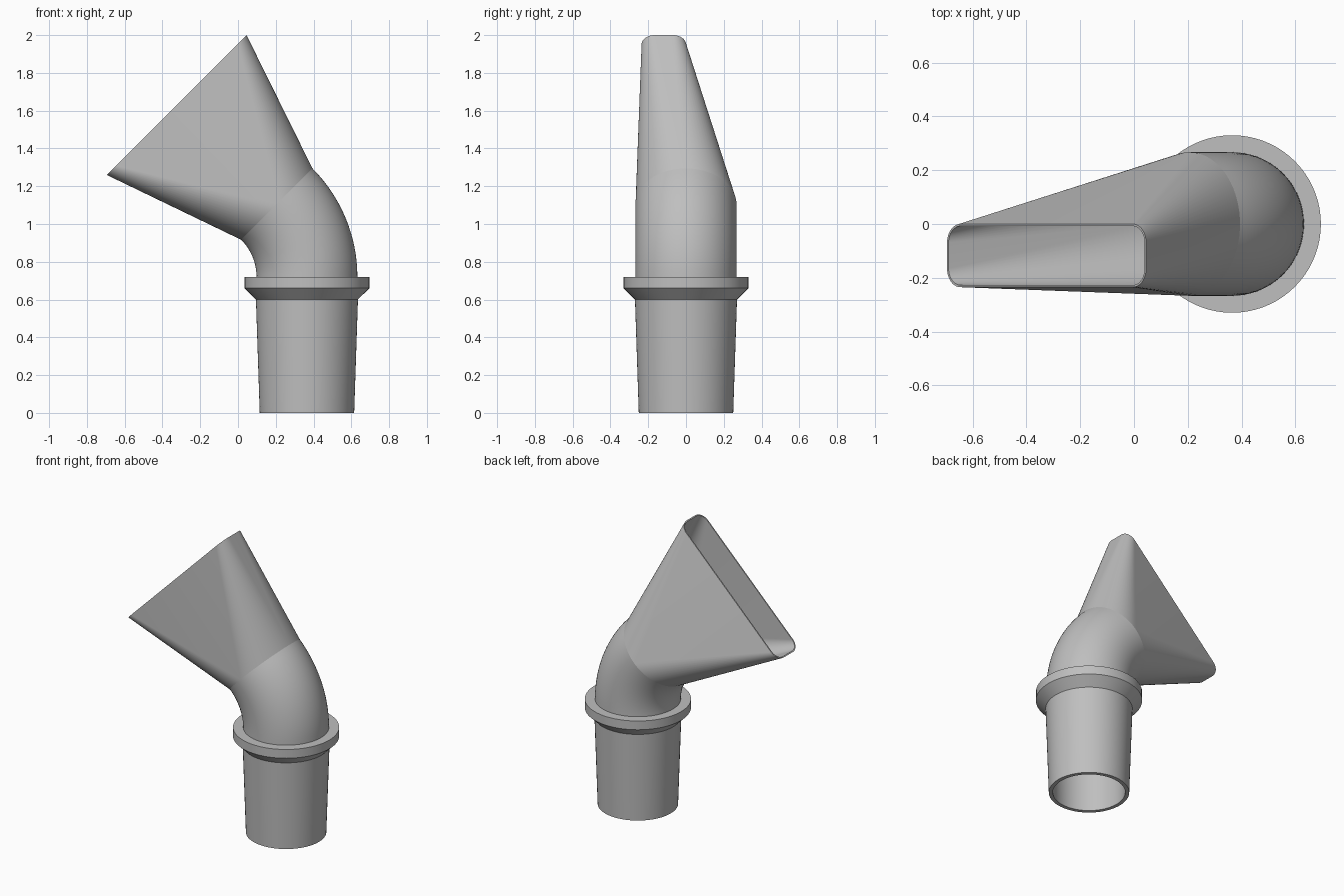
import bpy
import bmesh
from math import sin, cos, pi, radians
from mathutils import Vector

cube = bpy.data.objects.get("Cube")
if cube:
    bpy.data.objects.remove(cube, do_unlink=True)

GREY = (0.52, 0.52, 0.52, 1)
grey = bpy.data.materials.new("plain grey")
grey.use_nodes = True
grey.diffuse_color = GREY
grey.node_tree.nodes["Principled BSDF"].inputs["Base Color"].default_value = GREY

QUARTER = 18                      # segments per quarter turn
AXIS_X, BEND_Z = 0.365, 0.72      # tube axis and start of the bend
BEND_R, BEND = 0.545, radians(45)
TUBE_R, BORE_R = 0.267, 0.24


def ring(centre, tilt, half_u, half_v, corner):
    """Rounded rectangle; a circle when all three sizes are equal."""
    u, v = Vector((cos(tilt), 0, sin(tilt))), Vector((0, 1, 0))
    points = []
    for q, (su, sv) in enumerate(((1, 1), (-1, 1), (-1, -1), (1, -1))):
        for i in range(QUARTER + 1):
            a = (q + i / QUARTER) * pi / 2
            points.append(Vector(centre)
                          + u * (su * (half_u - corner) + corner * cos(a))
                          + v * (sv * (half_v - corner) + corner * sin(a)))
    return points


def straight(r, z):
    return ring((AXIS_X, 0, z), 0, r, r, r)


def bent(r, a):
    centre = (AXIS_X - BEND_R + BEND_R * cos(a), 0, BEND_Z + BEND_R * sin(a))
    return ring(centre, a, r, r, r)


def mouth(inset):
    return ring((-0.325, -0.1175, 1.63), BEND,
                0.5235 - inset, 0.1175 - inset, 0.07 - inset)


def loft(name, *strips):
    """Skin each strip of rings and join the strips in one object."""
    bm = bmesh.new()
    for strip in strips:
        rows = [[bm.verts.new(p) for p in r] for r in strip]
        for a, b in zip(rows, rows[1:]):
            for i in range(len(a)):
                j = (i + 1) % len(a)
                bm.faces.new((a[i], a[j], b[j], b[i]))
    bmesh.ops.remove_doubles(bm, verts=bm.verts[:], dist=0.00005)
    mesh = bpy.data.meshes.new(name)
    bm.to_mesh(mesh)
    bm.free()
    mesh.materials.append(grey)
    obj = bpy.data.objects.new(name, mesh)
    bpy.context.collection.objects.link(obj)
    bpy.ops.object.select_all(action="DESELECT")
    obj.select_set(True)
    bpy.context.view_layer.objects.active = obj
    bpy.ops.object.shade_smooth_by_angle(angle=radians(30))
    return obj


# Tapered hollow connector, from the bore down and up the outside
loft("connector", [straight(r, z) for r, z in (
    (BORE_R, BEND_Z), (0.225, 0), (0.25, 0), (0.27, 0.6))])

# Flared stop collar
loft("collar", [straight(r, z) for r, z in (
    (0.27, 0.6), (0.33, 0.66), (0.33, BEND_Z), (TUBE_R, BEND_Z))])

# Curved elbow with outer and inner walls
steps = [BEND * i / 16 for i in range(17)]
loft("elbow",
     [bent(TUBE_R, a) for a in steps],
     [bent(BORE_R, a) for a in reversed(steps)])

# Round-to-flat nozzle with a thin open mouth
loft("nozzle", [bent(TUBE_R, BEND), mouth(0), mouth(0.008), bent(BORE_R, BEND)])
